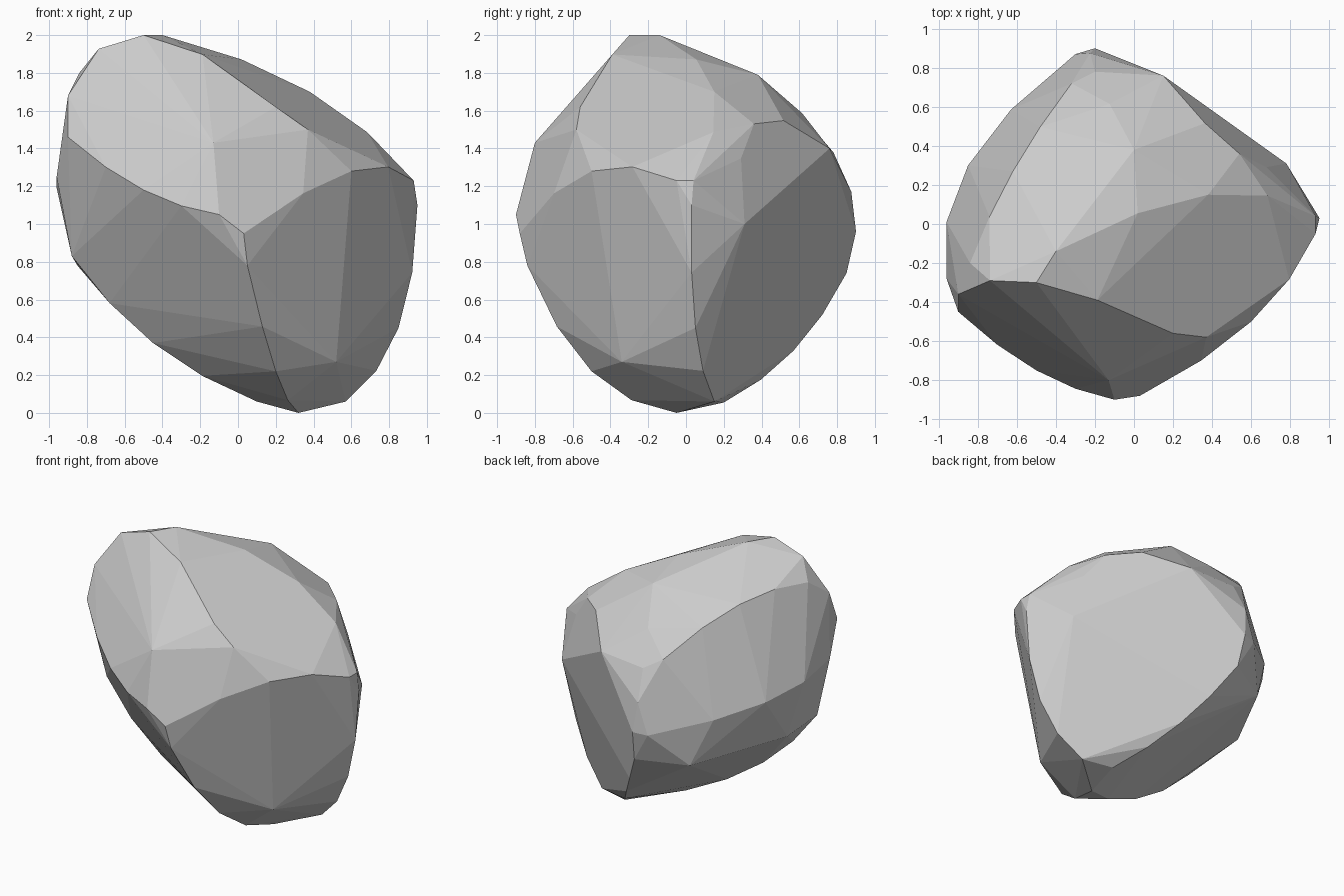
import bpy, bmesh
from mathutils import Vector

if "Cube" in bpy.data.objects:
    bpy.data.objects.remove(bpy.data.objects["Cube"])

# Each ridge between two broken facets is an arc through three points
RIDGES = {
    "crown": ((-.9, -.36, 1.68), (-.5, -.3, 2), (.2, -.56, 1.62)),
    "top": ((-.4, -.14, 2), (.38, .15, 1.7), (.93, .04, 1.23)),
    "front_left": ((-.1, -.9, 1.05), (-.5, -.75, 1.18), (-.9, -.45, 1.46)),
    "front_right": ((.03, -.88, .95), (.6, -.5, 1.28), (.93, -.05, 1.23)),
    "front_keel": ((.05, -.84, .78), (.2, -.5, .22), (.32, -.05, 0)),
    "right_edge": ((.95, .03, 1.1), (.85, .05, .45), (.57, .15, .06)),
    "back_top": ((.78, .31, 1), (.54, .36, 1.53), (.15, .76, 1.4)),
    "back_crest": ((0, .38, 1.79), (-.2, .78, 1.38), (-.2, .9, .96)),
    "back_keel": ((-.18, .85, .74), (.08, .57, .33), (.35, .2, .055)),
    "left_top": ((-.84, -.2, 1.8), (-.62, .27, 1.76), (-.32, .72, 1.45)),
    "left_side": ((-.96, -.28, 1.25), (-.85, .3, 1.12), (-.3, .87, .95)),
    "belly": ((-.88, -.25, .83), (-.45, -.24, .37), (.1, -.14, .06)),
}
# Single bulges: brow, foot, lower left, front shoulder and back shoulder
BULGES = ((-.13, -.8, 1.43), (.52, -.34, .27), (-.85, .05, .78),
          (-.5, .67, .71), (.37, -.58, 1.5), (.33, .43, 1.6))


def arc(a, b, c, steps=4):
    """Parabola through a, b, c."""
    a, b, c = Vector(a), Vector(b), Vector(c)
    for i in range(steps + 1):
        t = i / steps
        yield a * (1 - t) * (1 - 2 * t) + b * 4 * t * (1 - t) + c * t * (2 * t - 1)


# Wrap all ridges in a convex shell
bm = bmesh.new()
for ridge in RIDGES.values():
    for p in arc(*ridge):
        bm.verts.new(p)
for p in BULGES:
    bm.verts.new(p)
bmesh.ops.convex_hull(bm, input=bm.verts[:])
inside = [v for v in bm.verts if not v.link_faces]
bmesh.ops.delete(bm, geom=inside, context='VERTS')

# Merge nearly flat neighbours into broad facets
bmesh.ops.dissolve_limit(bm, angle_limit=.06, verts=bm.verts[:], edges=bm.edges[:])
bmesh.ops.recalc_face_normals(bm, faces=bm.faces[:])

# Rest the boulder on the ground
low = min(v.co.z for v in bm.verts)
bmesh.ops.translate(bm, verts=bm.verts[:], vec=(0, 0, -low))

mesh = bpy.data.meshes.new("boulder")
bm.to_mesh(mesh)
bm.free()
boulder = bpy.data.objects.new("boulder", mesh)
bpy.context.collection.objects.link(boulder)
